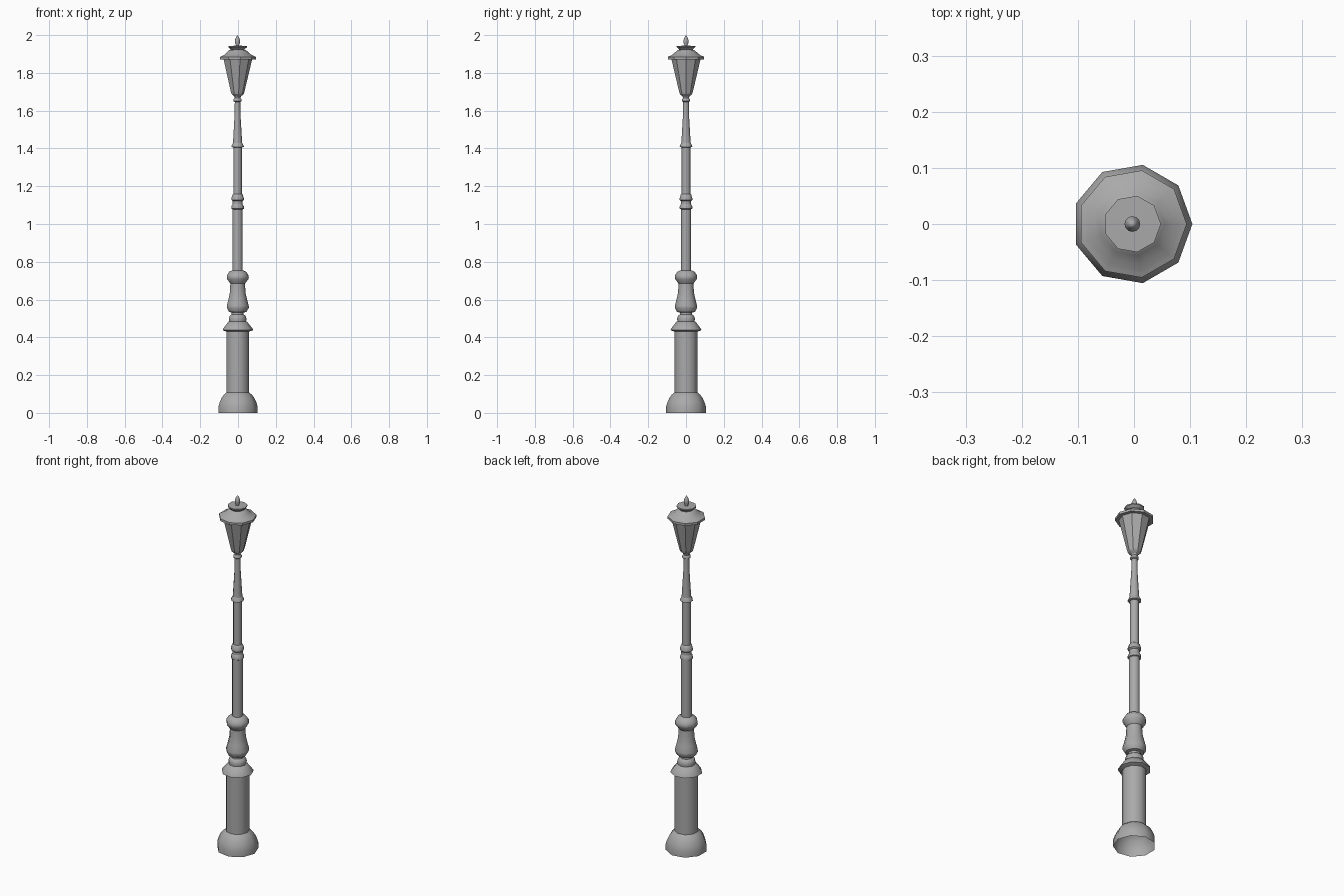
import bpy, bmesh, math

AXIS_X = -0.003   # nine-sided rings are centred by their bounding box
SIDES = 9

iron = bpy.data.materials.new("dark_iron")
iron.diffuse_color = (0.4, 0.4, 0.4, 1)


def turned(name, profile, smooth=42, sides=SIDES):
    """Spin a (radius, z) profile round the post axis."""
    bm = bmesh.new()
    rings = []
    for r, z in profile:
        if r == 0:
            rings.append([bm.verts.new((AXIS_X, 0, z))] * sides)
        else:
            rings.append([bm.verts.new((AXIS_X + r * math.cos(math.tau * i / sides),
                                        r * math.sin(math.tau * i / sides), z))
                          for i in range(sides)])
    for lo, hi in zip(rings, rings[1:]):
        for i in range(sides):
            j = (i + 1) % sides
            bm.faces.new(list(dict.fromkeys((lo[i], lo[j], hi[j], hi[i]))))
    me = bpy.data.meshes.new(name)
    bm.to_mesh(me)
    bm.free()
    me.materials.append(iron)
    ob = bpy.data.objects.new(name, me)
    bpy.context.collection.objects.link(ob)
    if smooth:
        bpy.ops.object.select_all(action='DESELECT')
        ob.select_set(True)
        bpy.context.view_layer.objects.active = ob
        bpy.ops.object.shade_smooth_by_angle(angle=math.radians(smooth))
    return ob


# Domed foot, open underneath
turned("foot", [(0.107, 0), (0.107, 0.033), (0.100, 0.056), (0.090, 0.078),
                (0.077, 0.096), (0.062, 0.108)])

# Wide lower shaft
turned("lower_shaft", [(0.062, 0.108), (0.062, 0.432)])

# Sloping collar and rounded ring above it
turned("collar", [(0.062, 0.430), (0.083, 0.438), (0.081, 0.445), (0.052, 0.482),
                  (0.046, 0.484), (0.048, 0.498), (0.043, 0.514), (0.033, 0.521)])

# Vase-shaped baluster with a rounded cap
turned("baluster", [(0.033, 0.521), (0.033, 0.531), (0.048, 0.535), (0.060, 0.556),
                    (0.060, 0.566), (0.051, 0.600), (0.043, 0.635), (0.040, 0.684)])
turned("baluster_cap", [(0.040, 0.684), (0.058, 0.708), (0.060, 0.718),
                        (0.058, 0.730), (0.046, 0.748), (0.028, 0.755)])

# Middle pole with a double ring
turned("middle_pole", [(0.028, 0.755), (0.028, 1.078)])
turned("lower_ring", [(0.028, 1.078), (0.034, 1.081), (0.034, 1.093), (0.027, 1.106)])
turned("upper_ring", [(0.027, 1.106), (0.027, 1.122), (0.034, 1.128), (0.034, 1.136),
                      (0.028, 1.156), (0.023, 1.160)])

# Upper pole, ring and tapering neck
turned("upper_pole", [(0.023, 1.160), (0.023, 1.405)])
turned("neck_ring", [(0.023, 1.405), (0.034, 1.408), (0.033, 1.415), (0.025, 1.430)])
turned("taper_neck", [(0.025, 1.430), (0.016, 1.580), (0.015, 1.646)])
turned("lamp_ring", [(0.015, 1.646), (0.022, 1.650), (0.022, 1.659), (0.016, 1.667),
                     (0.018, 1.675)])

# Lantern body with flat panes
turned("lantern", [(0.018, 1.675), (0.033, 1.688), (0.037, 1.700), (0.078, 1.872)],
       smooth=None)

# Roof: flat-sided rim, smooth slope, flared crown
turned("roof_rim", [(0.078, 1.872), (0.097, 1.872), (0.097, 1.885), (0.088, 1.889)],
       smooth=30)
turned("roof", [(0.088, 1.889), (0.072, 1.897), (0.057, 1.910), (0.046, 1.920),
                (0.036, 1.923)])
turned("crown", [(0.036, 1.923), (0.051, 1.937), (0.051, 1.943), (0.010, 1.944)])

# Pointed finial
turned("finial", [(0.010, 1.940), (0.008, 1.947), (0.014, 1.960), (0.014, 1.972),
                  (0.008, 1.988), (0, 2.0)], sides=12)
